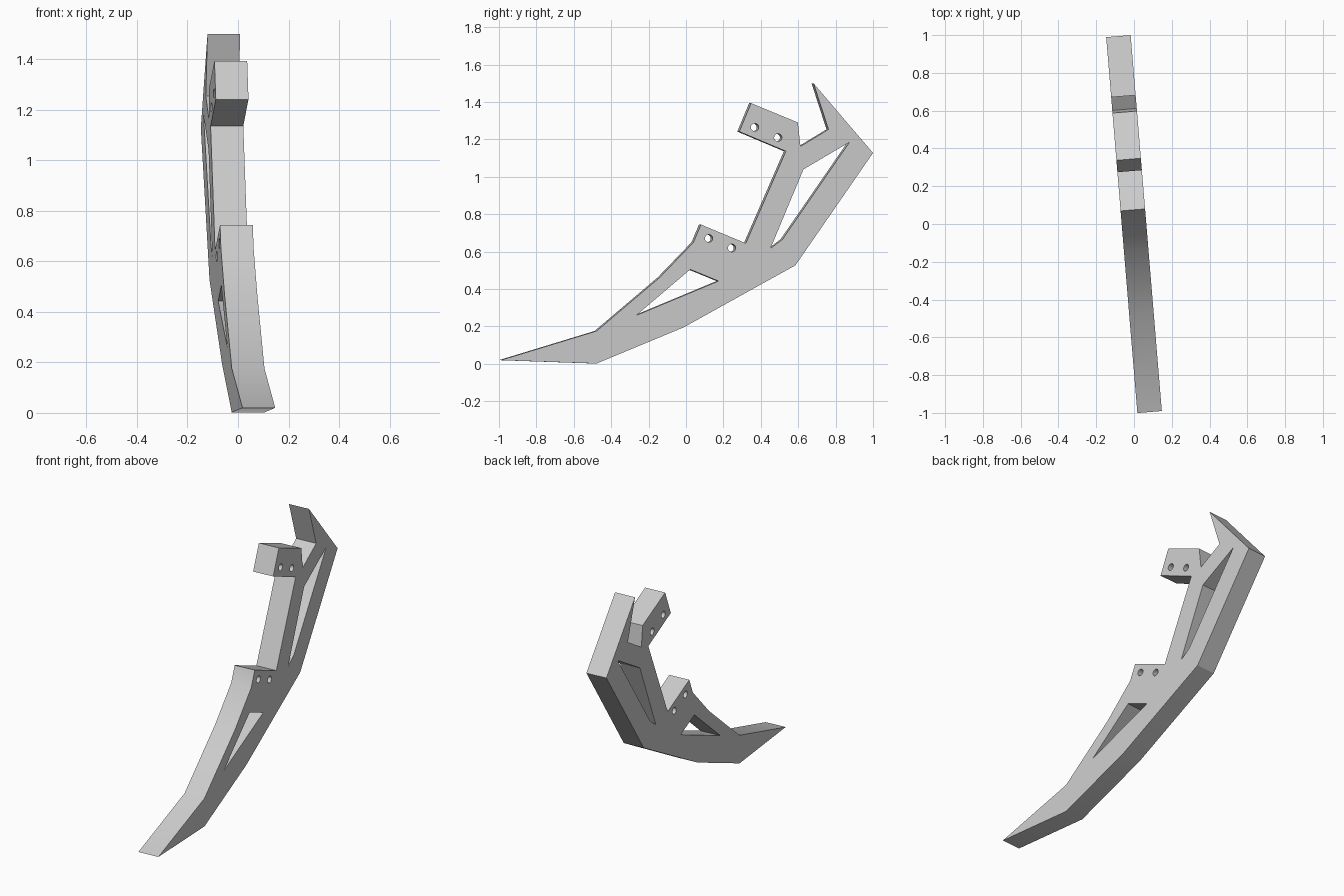
import bpy, bmesh
from math import radians, sin, cos, pi
from mathutils import Matrix

cube = bpy.data.objects.get("Cube")
if cube:
    bpy.data.objects.remove(cube, do_unlink=True)

WIDTH = 0.13
YAW = radians(4.74)

mat = bpy.data.materials.new("light grey")
mat.use_nodes = True
GREY = (0.6, 0.6, 0.6, 1)
mat.diffuse_color = GREY
mat.node_tree.nodes["Principled BSDF"].inputs["Base Color"].default_value = GREY

# Side profile of the bracket (y, z), from the front tip over the top and back underneath
outline = [(-.99, .02), (-.478, .176), (-.14, .463), (.04, .65), (.08, .745),
           (.32, .645), (.534, 1.137), (.285, 1.242), (.348, 1.394), (.598, 1.291),
           (.612, 1.163), (.762, 1.254), (.682, 1.5), (1, 1.128), (.585, .527),
           (-.013, .195), (-.478, .002)]
# Lightening windows
lower_window = [(-.265, .26), (.023, .505), (.174, .443)]
upper_window = [(.452, .618), (.628, 1.04), (.874, 1.185), (.516, .666)]


# Bolt holes through the two mounting tabs
def bolt_hole(y, z, r=.021, n=16):
    return [(y + r * cos(2 * pi * i / n), z + r * sin(2 * pi * i / n)) for i in range(n)]


holes = [bolt_hole(*c) for c in ((.368, 1.265), (.492, 1.21), (.122, .671), (.245, .62))]

# Fill the profile and extrude it to the bracket's width
bm = bmesh.new()
edges = []
for loop in [outline, lower_window, upper_window] + holes:
    verts = [bm.verts.new((-WIDTH / 2, (y - .0054) / cos(YAW), z)) for y, z in loop]
    edges += [bm.edges.new((a, b)) for a, b in zip(verts, verts[1:] + verts[:1])]
bmesh.ops.triangle_fill(bm, edges=edges, use_beauty=True, normal=(1, 0, 0))
ext = bmesh.ops.extrude_face_region(bm, geom=bm.faces[:], use_keep_orig=True)
bmesh.ops.translate(bm, vec=(WIDTH, 0, 0),
                    verts=[g for g in ext["geom"] if isinstance(g, bmesh.types.BMVert)])
bmesh.ops.recalc_face_normals(bm, faces=bm.faces[:])
bm.transform(Matrix.Rotation(YAW, 4, 'Z'))

mesh = bpy.data.meshes.new("bracket")
bm.to_mesh(mesh)
bm.free()
mesh.materials.append(mat)
bracket = bpy.data.objects.new("bracket", mesh)
bpy.context.collection.objects.link(bracket)

# Soften only the shallow bends
bpy.ops.object.select_all(action='DESELECT')
bracket.select_set(True)
bpy.context.view_layer.objects.active = bracket
bpy.ops.object.shade_smooth_by_angle(angle=radians(25))
